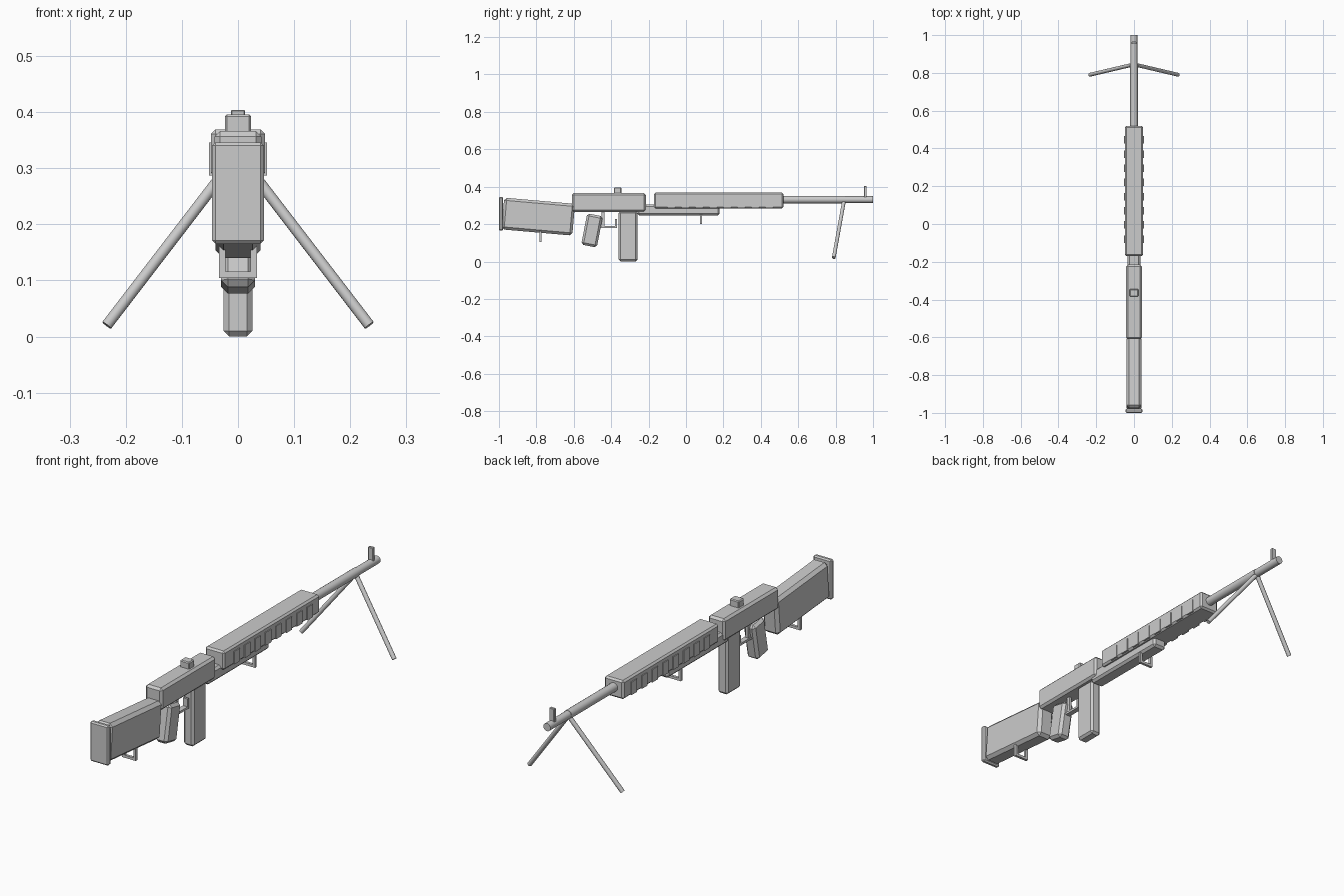
import bpy, math
from mathutils import Vector

if "Cube" in bpy.data.objects:
    bpy.data.objects.remove(bpy.data.objects["Cube"])


def box(name, y, z, width, bevel=0.0, x=0.0, tilt=0.0):
    """Chamfered box from y and z ranges; tilt in degrees about x."""
    bpy.ops.mesh.primitive_cube_add(
        size=1, location=(x, sum(y) / 2, sum(z) / 2))
    ob = bpy.context.object
    ob.name = name
    ob.scale = (width, y[1] - y[0], z[1] - z[0])
    bpy.ops.object.transform_apply(location=False, rotation=False, scale=True)
    ob.rotation_euler.x = math.radians(tilt)
    if bevel:
        m = ob.modifiers.new("chamfer", 'BEVEL')
        m.width = bevel
        m.segments = 1
    return ob


def rod(name, a, b, r, sides=16):
    """Cylinder between two points."""
    a, b = Vector(a), Vector(b)
    d = b - a
    bpy.ops.mesh.primitive_cylinder_add(
        vertices=sides, radius=r, depth=d.length, location=(a + b) / 2,
        rotation=d.to_track_quat('Z', 'Y').to_euler())
    ob = bpy.context.object
    ob.name = name
    bpy.ops.object.shade_smooth_by_angle(angle=math.radians(40))
    return ob


# Rear stock and butt plate
box("stock", (-0.98, -0.60), (0.155, 0.325), 0.08, 0.014, tilt=-5)
box("butt_plate", (-1.0, -0.978), (0.165, 0.346), 0.092, 0.006)

# Central body
box("receiver", (-0.61, -0.215), (0.265, 0.366), 0.084, 0.01)
box("rear_sight", (-0.385, -0.345), (0.36, 0.396), 0.047, 0.004)
box("lower_rail", (-0.26, 0.18), (0.246, 0.305), 0.068, 0.01)
box("magazine", (-0.36, -0.26), (0.0, 0.27), 0.052, 0.01)
box("grip", (-0.545, -0.46), (0.081, 0.251), 0.06, 0.012, tilt=-11)

# Trigger and its guard
box("trigger", (-0.452, -0.437), (0.185, 0.268), 0.014)
box("guard_bar", (-0.475, -0.37), (0.18, 0.19), 0.024)
box("guard_front", (-0.38, -0.37), (0.18, 0.226), 0.024)

# Handguard with rows of side vents
box("handguard", (-0.17, 0.52), (0.284, 0.369), 0.097, 0.008)
for i in range(8):
    y = -0.08 + i * 0.075
    for s in (-1, 1):
        box("vent", (y - 0.02, y + 0.02), (0.287, 0.346), 0.008, x=s * 0.048)

# Barrel, muzzle and front sight
rod("barrel", (0, 0.45, 0.331), (0, 0.85, 0.331), 0.02)
rod("muzzle", (0, 0.84, 0.331), (0, 1.0, 0.331), 0.018)
box("front_sight", (0.952, 0.966), (0.335, 0.404), 0.025, 0.002)

# Bipod legs
for s in (-1, 1):
    rod("bipod_leg", (0, 0.845, 0.325), (s * 0.234, 0.79, 0.02), 0.01, 12)

# Sling loops under stock and rail
for name, y, z0, z1 in (("rear_loop", -0.778, 0.104, 0.165),
                        ("front_loop", 0.08, 0.2, 0.252)):
    box(name + "_bar", (y - 0.006, y + 0.006), (z0, z0 + 0.012), 0.068)
    for s in (-1, 1):
        box(name + "_side", (y - 0.006, y + 0.006), (z0, z1), 0.012,
            x=s * 0.028)
